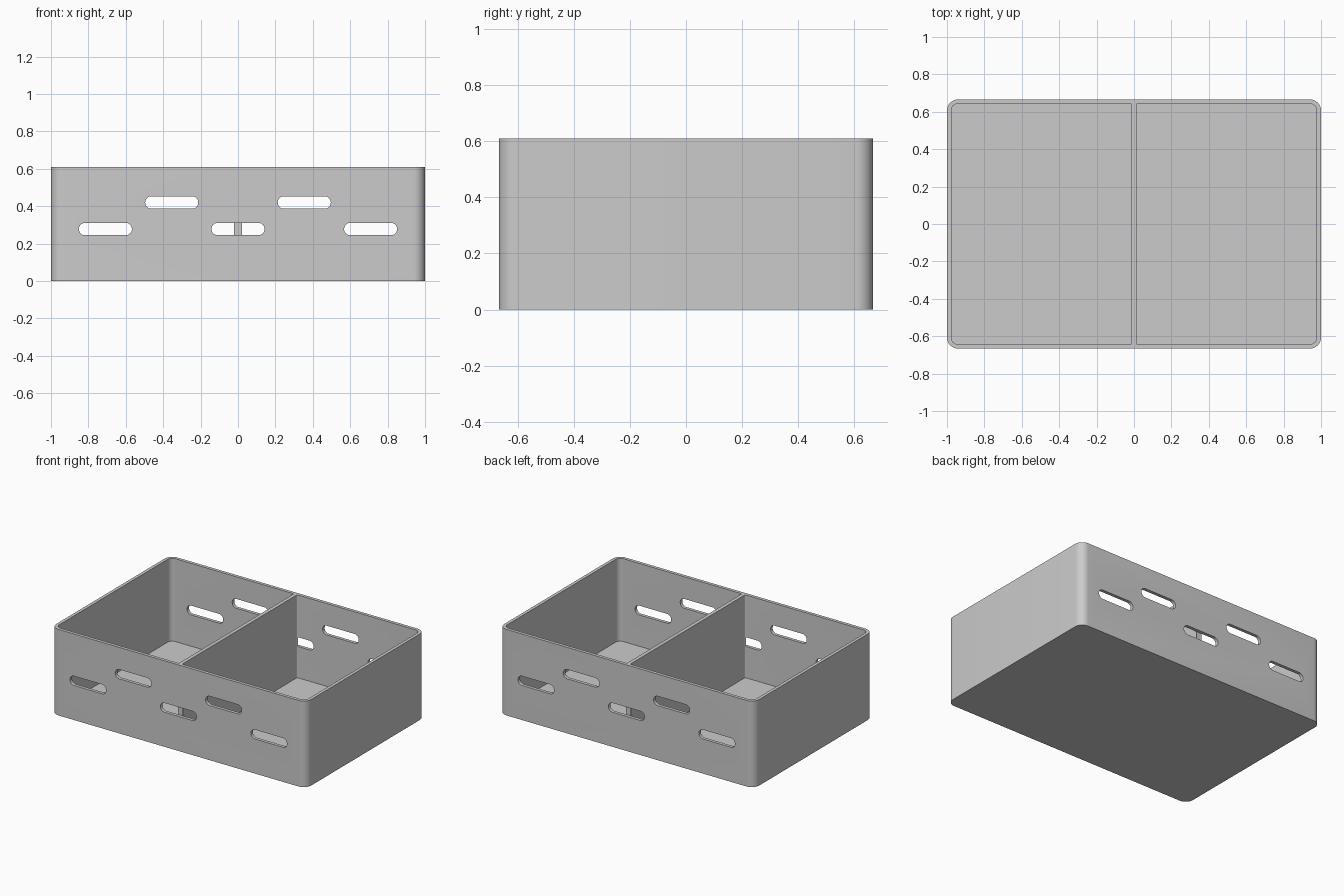
import bpy
import bmesh
from math import cos, sin, pi
from mathutils import Matrix

cube = bpy.data.objects.get("Cube")
if cube:
    bpy.data.objects.remove(cube, do_unlink=True)

WIDTH, DEPTH, HEIGHT = 2.0, 1.333, 0.61
WALL, FLOOR, DIVIDER = 0.023, 0.023, 0.026
CORNER = 0.06

grey = bpy.data.materials.new("plain grey")
grey.use_nodes = True
colour = (0.6, 0.6, 0.6, 1)
grey.diffuse_color = colour
grey.node_tree.nodes["Principled BSDF"].inputs["Base Color"].default_value = colour


def rounded_outline(x0, x1, y0, y1, r_left, r_right, steps=10):
    """Counter-clockwise rectangle with its own corner radius on each side."""
    corners = [(x1, y1, -1, -1, r_right), (x0, y1, 1, -1, r_left),
               (x0, y0, 1, 1, r_left), (x1, y0, -1, 1, r_right)]
    points = []
    for quarter, (x, y, sx, sy, r) in enumerate(corners):
        for i in range(steps + 1):
            a = (quarter + i / steps) * pi / 2
            points.append((x + sx * r + r * cos(a), y + sy * r + r * sin(a)))
    return points


def prism(name, outline, low, high, matrix=Matrix()):
    """Extrude an outline along z, then place it."""
    bm = bmesh.new()
    base = bm.faces.new([bm.verts.new((x, y, low)) for x, y in outline])
    top = bmesh.ops.extrude_face_region(bm, geom=[base])["geom"]
    verts = [v for v in top if isinstance(v, bmesh.types.BMVert)]
    bmesh.ops.translate(bm, vec=(0, 0, high - low), verts=verts)
    bmesh.ops.transform(bm, matrix=matrix, verts=bm.verts)
    bmesh.ops.recalc_face_normals(bm, faces=bm.faces)
    mesh = bpy.data.meshes.new(name)
    bm.to_mesh(mesh)
    bm.free()
    mesh.materials.append(grey)
    obj = bpy.data.objects.new(name, mesh)
    bpy.context.collection.objects.link(obj)
    return obj


# Solid body with rounded vertical corners
tray = prism("divided_tray",
             rounded_outline(-WIDTH / 2, WIDTH / 2, -DEPTH / 2, DEPTH / 2, CORNER, CORNER),
             0, HEIGHT)
cutters = []

# Two compartments, leaving the walls, floor and central divider
inner_x, inner_y = WIDTH / 2 - WALL, DEPTH / 2 - WALL
r_wall, r_divider = CORNER - WALL, 0.008
cutters.append(prism("left_compartment_cutter", rounded_outline(
    DIVIDER / 2, inner_x, -inner_y, inner_y, r_divider, r_wall), FLOOR, HEIGHT + 0.1))
cutters.append(prism("right_compartment_cutter", rounded_outline(
    -inner_x, -DIVIDER / 2, -inner_y, inner_y, r_wall, r_divider), FLOOR, HEIGHT + 0.1))

# Staggered slots through the front and back walls
SLOT_LENGTH, SLOT_HEIGHT, PITCH = 0.283, 0.066, 0.3545
slot = rounded_outline(-SLOT_LENGTH / 2, SLOT_LENGTH / 2, -SLOT_HEIGHT / 2, SLOT_HEIGHT / 2,
                       SLOT_HEIGHT * 0.49, SLOT_HEIGHT * 0.49)
for side in (-1, 1):
    y = side * (DEPTH / 2 - WALL / 2)
    for i in range(-2, 3):
        z = 0.42 if i % 2 else 0.278
        place = Matrix.Translation((i * PITCH, y, z)) @ Matrix.Rotation(pi / 2, 4, "X")
        # The middle slots stop at the inner wall face so the divider stays whole
        half = WALL / 2 if i == 0 else WALL
        low, high = (-half, WALL) if side < 0 else (-WALL, half)
        cutters.append(prism("slot_cutter", slot, low, high, place))

# Carve the body, then discard the cutters
bpy.context.view_layer.objects.active = tray
for cutter in cutters:
    cutter.hide_render = True
    cut = tray.modifiers.new("cut", "BOOLEAN")
    cut.operation = "DIFFERENCE"
    cut.solver = "EXACT"
    cut.object = cutter
    bpy.ops.object.modifier_apply(modifier=cut.name)
    bpy.data.objects.remove(cutter, do_unlink=True)

for obj in bpy.context.selected_objects:
    obj.select_set(False)
tray.select_set(True)
bpy.ops.object.shade_smooth_by_angle(angle=pi / 6)
